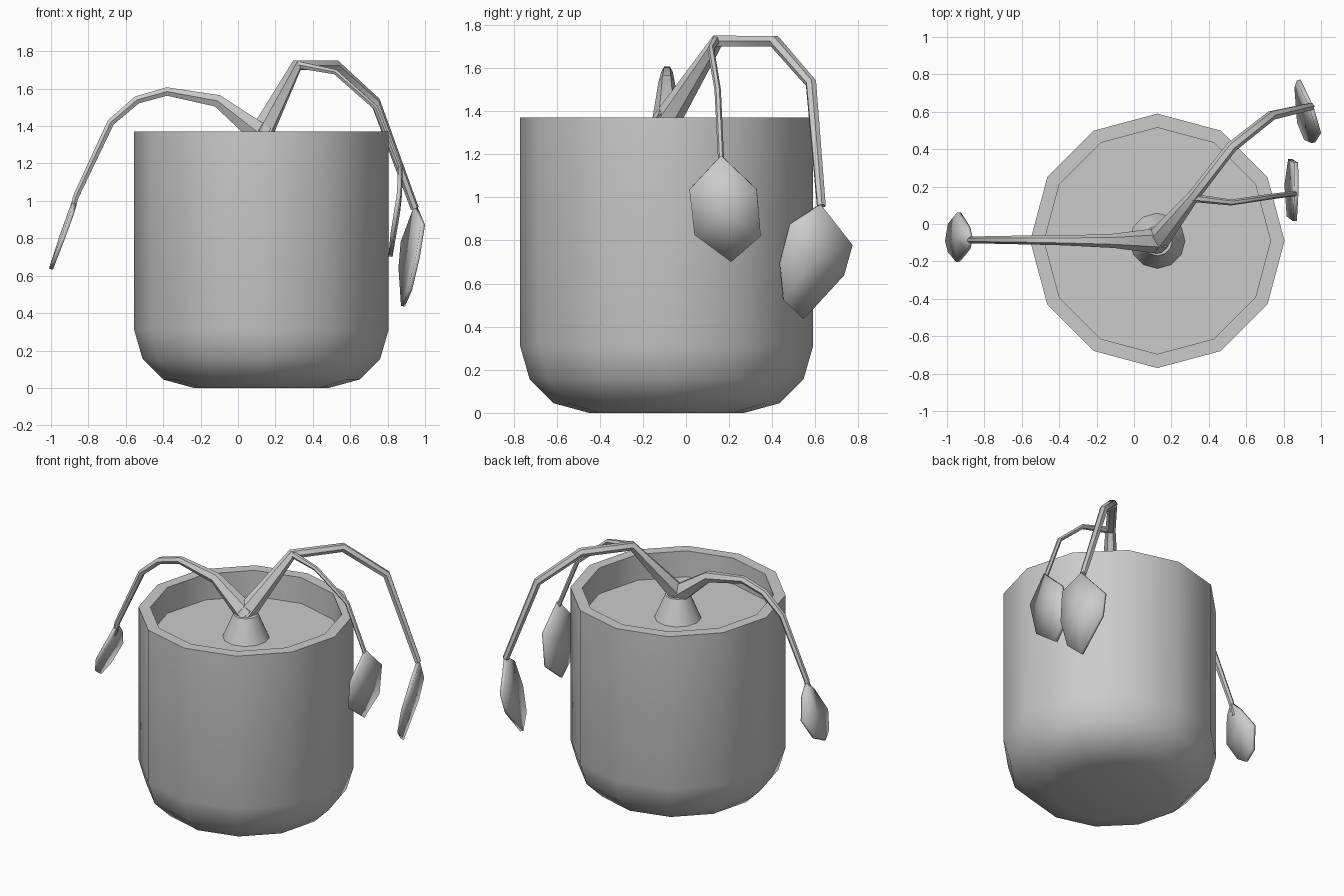
import bpy, bmesh
from math import cos, sin, tau, radians
from mathutils import Vector

if "Cube" in bpy.data.objects:
    bpy.data.objects.remove(bpy.data.objects["Cube"])

CX, CY = 0.125, -0.09


def finish(ob, angle=40):
    bpy.ops.object.select_all(action='DESELECT')
    ob.select_set(True)
    bpy.context.view_layer.objects.active = ob
    if ob.type != 'MESH':
        bpy.ops.object.convert(target='MESH')
    bpy.ops.object.shade_smooth_by_angle(angle=radians(angle))


def mesh_object(name, bm):
    me = bpy.data.meshes.new(name)
    bm.to_mesh(me)
    bm.free()
    ob = bpy.data.objects.new(name, me)
    bpy.context.collection.objects.link(ob)
    return ob


def lathe(name, profile, sides=12):
    bm = bmesh.new()
    rings = []
    for r, z in profile:
        if r == 0:
            rings.append([bm.verts.new((CX, CY, z))] * sides)
        else:
            rings.append([bm.verts.new((CX + r * cos(tau * i / sides), CY + r * sin(tau * i / sides), z))
                          for i in range(sides)])
    for a, b in zip(rings, rings[1:]):
        for i in range(sides):
            j = (i + 1) % sides
            bm.faces.new(list(dict.fromkeys([a[i], a[j], b[j], b[i]])))
    bmesh.ops.recalc_face_normals(bm, faces=bm.faces)
    finish(mesh_object(name, bm))


def stem(name, points):
    # tapered tube through (x, y, z, radius)
    cu = bpy.data.curves.new(name, 'CURVE')
    cu.dimensions = '3D'
    cu.bevel_depth = 1.0
    cu.bevel_resolution = 1
    cu.use_fill_caps = True
    sp = cu.splines.new('POLY')
    sp.points.add(len(points) - 1)
    for p, (x, y, z, r) in zip(sp.points, points):
        p.co = (x, y, z, 1)
        p.radius = r
    ob = bpy.data.objects.new(name, cu)
    bpy.context.collection.objects.link(ob)
    finish(ob, 50)


def leaf(name, outline, bulge):
    # fan from a slightly raised centre, given thickness
    bm = bmesh.new()
    pts = [Vector(p) for p in outline]
    centre = sum(pts, Vector()) / len(pts) + Vector((bulge, 0, 0))
    c = bm.verts.new(centre)
    ring = [bm.verts.new(p) for p in pts]
    for i, v in enumerate(ring):
        bm.faces.new((c, v, ring[(i + 1) % len(ring)]))
    bmesh.ops.recalc_face_normals(bm, faces=bm.faces)
    ob = mesh_object(name, bm)
    mod = ob.modifiers.new('thickness', 'SOLIDIFY')
    mod.thickness = 0.022
    mod.offset = 0
    finish(ob)


# pot with rounded foot and thick rim
lathe('pot', [(0, 0), (.36, 0), (.525, .045), (.635, .155), (.68, .31),
              (.68, 1.37), (.605, 1.37), (.605, 1.19), (0, 1.19)])
# tapered stump rising from the soil
lathe('stump', [(0, 1.185), (.15, 1.185), (.08, 1.35), (0, 1.36)])

# drooping stems
stem('left_stem', [(.14, CY, 1.34, .07), (-.11, -.09, 1.535, .038), (-.38, -.088, 1.585, .026),
                   (-.54, -.086, 1.54, .024), (-.68, -.085, 1.42, .022), (-.868, -.085, 1.02, .018),
                   (-.89, -.085, .93, .014)])
stem('right_stem', [(.115, -.1, 1.34, .065), (.315, .145, 1.725, .032), (.52, .41, 1.725, .03),
                    (.735, .58, 1.53, .027), (.945, .628, .96, .022)])
stem('right_side_stem', [(.31, .14, 1.73, .022), (.52, .115, 1.69, .016), (.735, .147, 1.5, .015),
                         (.865, .163, 1.17, .014)])

# leaves
leaf('left_leaf', [(-.872, -.08, 1.01), (-.885, -.015, .94), (-.935, .062, .81), (-.985, 0, .68),
                   (-1.0, -.09, .635), (-.985, -.15, .675), (-.94, -.203, .79), (-.885, -.135, .94)], -.008)
leaf('right_leaf', [(.95, .623, .967), (.99, .484, .874), (.96, .435, .693), (.92, .452, .525),
                    (.882, .544, .437), (.868, .73, .64), (.88, .77, .78)], .012)
leaf('right_side_leaf', [(.868, .163, 1.195), (.867, .328, 1.037), (.835, .347, .823),
                         (.815, .21, .702), (.827, .04, .828), (.86, .016, 1.037)], .01)
